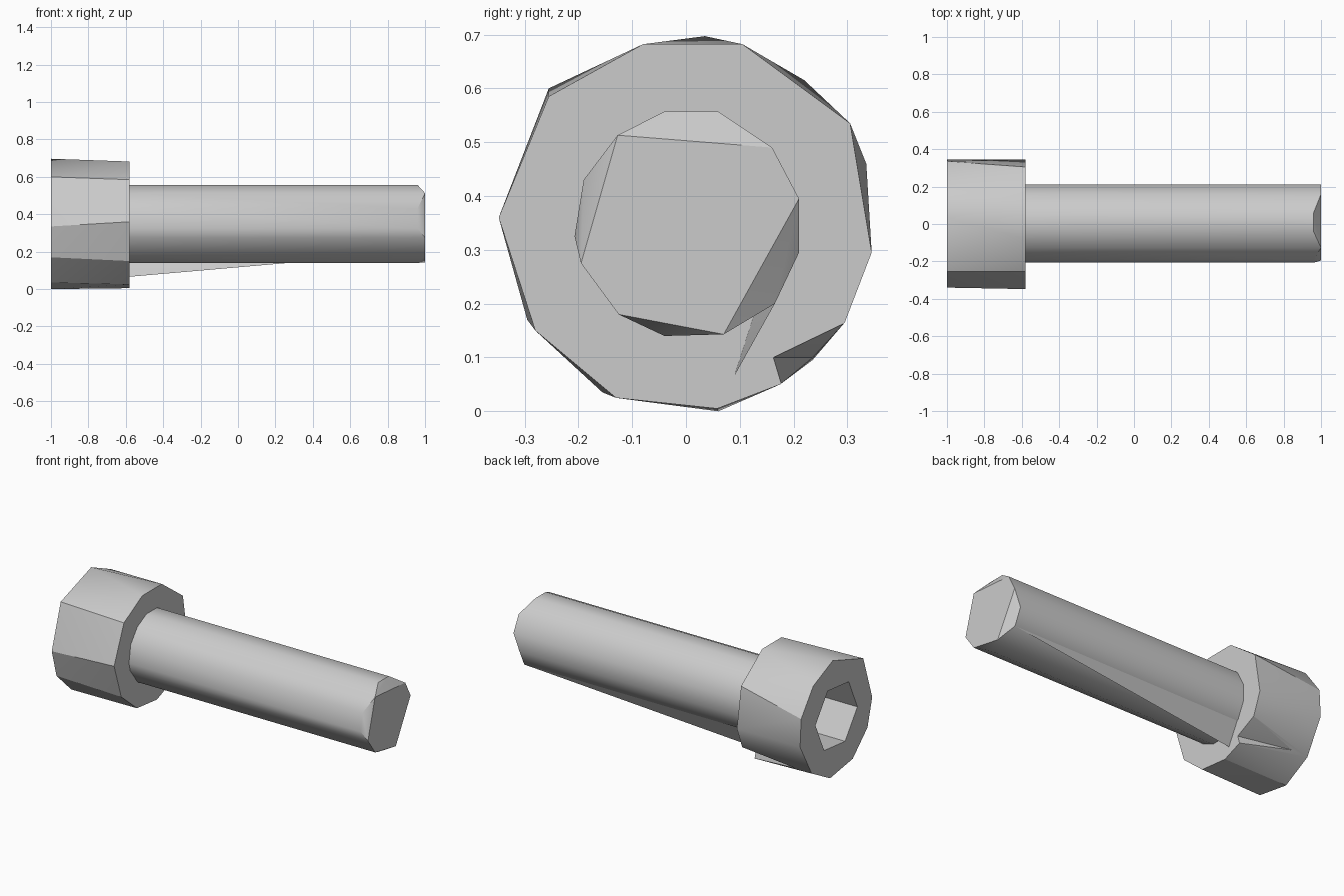
import bpy, bmesh, math

cube = bpy.data.objects.get("Cube")
if cube:
    bpy.data.objects.remove(cube, do_unlink=True)

steel = bpy.data.materials.new("grey steel")
steel.use_nodes = True
GREY = (0.6, 0.6, 0.6, 1)
steel.diffuse_color = GREY
steel.node_tree.nodes["Principled BSDF"].inputs["Base Color"].default_value = GREY

HEAD_END, SHOULDER, CHAMFER, TIP = -1.0, -0.58, 0.96, 1.0


def ring(x, outline):
    return [(x, y, z) for y, z in outline]


def hull(name, points):
    """Make a clean convex solid around the points."""
    bm = bmesh.new()
    verts = [bm.verts.new(p) for p in points]
    result = bmesh.ops.convex_hull(bm, input=verts)
    loose = [v for v in bm.verts if not v.link_faces]
    bmesh.ops.delete(bm, geom=loose, context='VERTS')
    bmesh.ops.dissolve_limit(bm, angle_limit=0.01, verts=bm.verts[:], edges=bm.edges[:])
    bmesh.ops.recalc_face_normals(bm, faces=bm.faces[:])
    mesh = bpy.data.meshes.new(name)
    bm.to_mesh(mesh)
    bm.free()
    mesh.materials.append(steel)
    obj = bpy.data.objects.new(name, mesh)
    bpy.context.collection.objects.link(obj)
    return obj


def activate(obj):
    bpy.ops.object.select_all(action='DESELECT')
    obj.select_set(True)
    bpy.context.view_layer.objects.active = obj


def cut(obj, cutter):
    mod = obj.modifiers.new("cut", 'BOOLEAN')
    mod.operation = 'DIFFERENCE'
    mod.solver = 'EXACT'
    mod.object = cutter
    cutter.hide_render = True
    activate(obj)
    bpy.ops.object.modifier_apply(modifier=mod.name)
    bpy.data.objects.remove(cutter, do_unlink=True)


# Bolt head: faceted drum whose two ends have offset corners
outer_end = [(0.035, 0.697), (0.22, 0.615), (0.335, 0.46), (0.345, 0.295),
             (0.235, 0.095), (0.06, 0), (-0.155, 0.035), (-0.295, 0.17),
             (-0.34, 0.335), (-0.255, 0.6)]
inner_end = [(0.105, 0.682), (0.305, 0.535), (0.345, 0.295), (0.295, 0.165),
             (0.175, 0.05), (0.058, 0.005), (-0.13, 0.025), (-0.28, 0.15),
             (-0.348, 0.36), (-0.255, 0.585), (-0.08, 0.682)]
head = hull("bolt_head", ring(HEAD_END, outer_end) + ring(SHOULDER, inner_end))

# Hexagonal key socket
hexagon = [(0.2 * math.cos(i * math.pi / 3 + 0.1), 0.35 + 0.2 * math.sin(i * math.pi / 3 + 0.1))
           for i in range(6)]
cut(head, hull("socket_cutter", ring(-1.1, hexagon) + ring(-0.76, hexagon)))

# Chipped corner under the head
chip = [(0.16, 0.1), (0.295, 0.165), (0.175, 0.05), (0.3, 0.03)]
cut(head, hull("chip_cutter", ring(-0.57, chip) + [(-0.9, 0.235, 0.1)]))

# Shaft: round bar with an irregular chamfered tip
tip = [(-0.127, 0.513), (0.16, 0.49), (0.21, 0.395), (0.07, 0.143), (-0.125, 0.18),
       (-0.195, 0.275)]
rim = [(0.06, 0.557), (-0.04, 0.557), (-0.19, 0.43), (-0.207, 0.325), (-0.04, 0.14),
       (0.165, 0.2), (0.21, 0.295)]
shaft = hull("shaft", ring(SHOULDER - 0.01, tip + rim) + ring(CHAMFER, rim) + ring(TIP, tip))

# Sloping gusset along the lower back of the shaft
root = [(0.09, 0.066), (0.21, 0.295), (0.13, 0.19)]
gusset = hull("gusset", ring(SHOULDER, root) + [(CHAMFER, 0.165, 0.2)])

for obj, angle in ((head, 25), (shaft, 34), (gusset, 20)):
    activate(obj)
    bpy.ops.object.shade_smooth_by_angle(angle=math.radians(angle))
